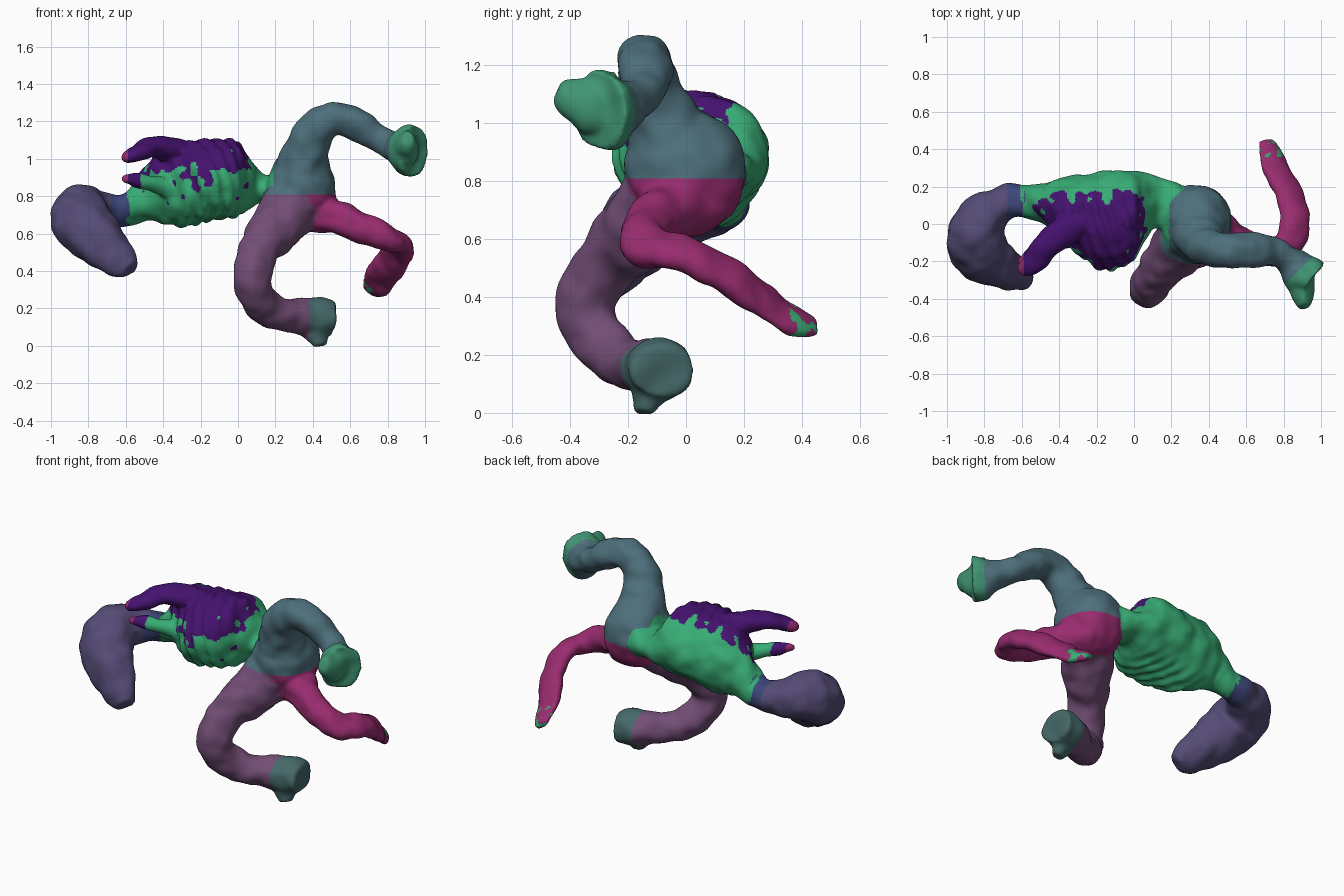
import bpy, bmesh, math
from mathutils import Vector, noise
from mathutils.bvhtree import BVHTree

if "Cube" in bpy.data.objects:
    bpy.data.objects.remove(bpy.data.objects["Cube"])


def material(name, rgb):
    m = bpy.data.materials.new(name)
    m.diffuse_color = (*rgb, 1)
    m.use_nodes = True
    m.node_tree.nodes["Principled BSDF"].inputs["Base Color"].default_value = m.diffuse_color
    return m


GREEN = material("green", (0.04, 0.42, 0.18))
VIOLET = material("dark_violet", (0.06, 0.006, 0.16))
TEAL = material("teal", (0.075, 0.16, 0.20))
MAUVE = material("mauve", (0.17, 0.075, 0.18))
MAGENTA = material("magenta", (0.32, 0.025, 0.16))
SLATE = material("slate_violet", (0.09, 0.07, 0.18))
BLUE = material("blue", (0.045, 0.06, 0.19))
HOOF_A = material("hoof_green", (0.05, 0.30, 0.17))
HOOF_B = material("hoof_teal", (0.06, 0.14, 0.14))

solid = bmesh.new()   # all parts, overlapping, before they are fused
owner = []            # part index of every face in solid
parts = []            # (name, materials, colour picker)


def spline(rows, steps):
    """Catmull-Rom samples through rows of numbers."""
    out = []
    n = len(rows)
    for i in range(n - 1):
        p0, p1 = rows[max(i - 1, 0)], rows[i]
        p2, p3 = rows[i + 1], rows[min(i + 2, n - 1)]
        for s in range(steps):
            t = s / steps
            out.append([0.5 * (2 * b + (c - a) * t + (2 * a - 5 * b + 4 * c - d) * t * t
                               + (3 * b - a - 3 * c + d) * t ** 3)
                        for a, b, c, d in zip(p0, p1, p2, p3)])
    out.append(list(rows[-1]))
    return out


def register(name, mats, pick=lambda c: 0):
    names = [p[0] for p in parts]
    if name not in names:
        parts.append((name, mats, pick))
        names.append(name)
    owner.extend([names.index(name)] * (len(solid.faces) - len(owner)))


def loft(name, rows, mats, pick=lambda c: 0, up=(0, 0, 1), sides=24, steps=5,
         ripple=None, axis=None):
    """Tube through rows of (x, y, z, side radius, up radius); axis fixes the ring direction."""
    rows = [r if len(r) == 5 else (*r, r[3]) for r in rows]
    pts = spline(rows, steps)
    v = Vector(up)
    rings = []
    for i, p in enumerate(pts):
        a, b = pts[max(i - 1, 0)], pts[min(i + 1, len(pts) - 1)]
        t = Vector(axis) if axis else (Vector(b[:3]) - Vector(a[:3])).normalized()
        v = (v - t * v.dot(t)).normalized()
        u = t.cross(v)
        ring = []
        for k in range(sides):
            g = 2 * math.pi * k / sides
            off = u * math.cos(g) * p[3] + v * math.sin(g) * p[4]
            co = Vector(p[:3]) + off
            if ripple:
                co += off.normalized() * ripple(co)
            ring.append(solid.verts.new(co))
        rings.append(ring)
    for r0, r1 in zip(rings, rings[1:]):
        for k in range(sides):
            j = (k + 1) % sides
            solid.faces.new((r0[k], r0[j], r1[j], r1[k]))
    solid.faces.new(list(reversed(rings[0])))
    solid.faces.new(rings[-1])
    register(name, mats, pick)


def mottle(c):
    """Violet patches over the upper belly side, green elsewhere."""
    score = (c.z - 0.915) * 4 - max(c.y - 0.08, 0) * 7 - max(c.x - 0.02, 0) * 7
    return int(score + 0.85 * noise.noise(c * 17) > 0)


def ribs(c):
    """Slanting rib waves, fading towards the spine and both ends."""
    fade = max(0, min(1, (c.x + 0.45) / 0.1, (0.06 - c.x) / 0.08))
    side = max(0, min(1, (0.2 - c.y) / 0.1))
    return 0.010 * fade * side * math.sin(85 * (c.x + 0.35 * c.y + 0.25 * (c.z - 0.88)))


# rib cage and waist, running along x with the spine towards +y
loft("torso", [(-0.60, 0.13, 0.73, 0.08, 0.085), (-0.50, 0.11, 0.81, 0.10, 0.14),
               (-0.40, 0.08, 0.86, 0.16, 0.20), (-0.30, 0.05, 0.86, 0.21, 0.225),
               (-0.20, 0.02, 0.88, 0.255, 0.22), (-0.10, 0.02, 0.89, 0.265, 0.21),
               (0.00, 0.045, 0.89, 0.235, 0.20), (0.05, 0.085, 0.87, 0.185, 0.155),
               (0.11, 0.12, 0.85, 0.14, 0.085), (0.18, 0.10, 0.835, 0.14, 0.08),
               (0.28, 0.06, 0.84, 0.13, 0.12)],
     [GREEN, VIOLET], mottle, sides=96, steps=14, ripple=ribs, axis=(1, 0, 0))

# short forelimbs
loft("upper_forelimb", [(-0.24, 0.02, 1.02, 0.06), (-0.36, -0.03, 1.05, 0.08, 0.065),
                        (-0.45, -0.10, 1.06, 0.078, 0.055), (-0.53, -0.19, 1.035, 0.065, 0.042),
                        (-0.585, -0.245, 1.01, 0.045, 0.033), (-0.61, -0.265, 1.0, 0.02)],
     [VIOLET, MAGENTA], lambda c: int(c.x < -0.59))
loft("lower_forelimb", [(-0.28, -0.04, 0.80, 0.07), (-0.38, -0.08, 0.84, 0.055),
                        (-0.48, -0.13, 0.875, 0.036), (-0.57, -0.18, 0.89, 0.032),
                        (-0.62, -0.205, 0.89, 0.018)],
     [GREEN, VIOLET, MAGENTA], lambda c: 2 if c.x < -0.59 else int(c.x < -0.52))

# neck swelling into a teardrop head that tapers to the snout
loft("neck_and_head", [(-0.50, 0.12, 0.77, 0.10), (-0.60, 0.13, 0.73, 0.085),
                       (-0.70, 0.11, 0.72, 0.095), (-0.80, 0.04, 0.72, 0.13),
                       (-0.845, -0.06, 0.70, 0.158, 0.155), (-0.82, -0.15, 0.64, 0.16, 0.15),
                       (-0.74, -0.215, 0.56, 0.14, 0.125), (-0.66, -0.26, 0.485, 0.115, 0.09),
                       (-0.60, -0.295, 0.43, 0.08, 0.06), (-0.575, -0.31, 0.41, 0.05)],
     [GREEN, BLUE, SLATE],
     lambda c: 0 if c.x > -0.58 and c.y > 0 else 1 if c.x > -0.68 and c.y > 0 else 2, sides=28)

# pelvis
ball = bmesh.ops.create_uvsphere(solid, u_segments=40, v_segments=24, radius=1)["verts"]
for vert in ball:
    vert.co = Vector((0.335 + vert.co.x * 0.185, vert.co.y * 0.21, 0.83 + vert.co.z * 0.22))


def body_colour(c):
    return 3 if c.x < 0.19 else 0 if c.z > 0.81 else 2 if c.x > 0.37 or c.y > 0.05 else 1


register("pelvis", [TEAL, MAUVE, MAGENTA, GREEN], body_colour)

# upper hind leg with flared, pointed hoof
loft("upper_hind_leg", [(0.34, -0.03, 0.88, 0.17), (0.365, -0.09, 1.04, 0.12),
                        (0.42, -0.13, 1.16, 0.10), (0.52, -0.14, 1.215, 0.09),
                        (0.64, -0.14, 1.18, 0.088), (0.75, -0.15, 1.11, 0.073),
                        (0.84, -0.20, 1.07, 0.078)],
     [TEAL, MAUVE], lambda c: int(c.z < 0.81), up=(0, 1, 0))
loft("upper_hoof", [(0.80, -0.18, 1.08, 0.07), (0.85, -0.215, 1.065, 0.09),
                    (0.90, -0.265, 1.05, 0.115, 0.135), (0.94, -0.30, 1.045, 0.12, 0.14)],
     [TEAL, HOOF_A], lambda c: int(c.x - c.y > 1.13))
loft("upper_hoof", [(0.90, -0.25, 1.06, 0.07, 0.12), (0.90, -0.34, 1.07, 0.065, 0.10),
                    (0.905, -0.41, 1.10, 0.045, 0.065), (0.91, -0.445, 1.11, 0.03, 0.04)],
     [])

# lower hind leg with flared, pointed hoof
loft("lower_hind_leg", [(0.31, -0.04, 0.77, 0.17), (0.21, -0.16, 0.64, 0.14),
                        (0.11, -0.28, 0.51, 0.108), (0.078, -0.345, 0.38, 0.105),
                        (0.095, -0.31, 0.27, 0.098), (0.18, -0.23, 0.185, 0.09),
                        (0.31, -0.16, 0.155, 0.083)],
     [MAUVE, TEAL], lambda c: int(c.z > 0.81), up=(0, 1, 0))
loft("lower_hoof", [(0.27, -0.175, 0.155, 0.083), (0.34, -0.135, 0.155, 0.10),
                    (0.42, -0.10, 0.15, 0.115, 0.11), (0.51, -0.085, 0.145, 0.11, 0.09)],
     [MAUVE, HOOF_B], lambda c: int(c.x > 0.38))
loft("lower_hoof", [(0.40, -0.10, 0.15, 0.11, 0.09), (0.42, -0.125, 0.08, 0.08, 0.07),
                    (0.44, -0.145, 0.00, 0.035)], [], up=(0, 1, 0))

# flat curling tail
loft("tail", [(0.36, 0.0, 0.73, 0.17, 0.12), (0.48, -0.06, 0.70, 0.11, 0.10),
              (0.60, -0.12, 0.66, 0.085, 0.083), (0.72, -0.15, 0.61, 0.08, 0.08),
              (0.82, -0.125, 0.57, 0.085, 0.062), (0.86, -0.02, 0.55, 0.085, 0.05),
              (0.85, 0.10, 0.50, 0.088, 0.05), (0.80, 0.22, 0.42, 0.09, 0.048),
              (0.745, 0.34, 0.335, 0.083, 0.033), (0.70, 0.45, 0.30, 0.05, 0.02)],
     [MAGENTA, GREEN], lambda c: int(c.y > 0.36 and noise.noise(c * 25) > 0.15))

# fuse everything into one continuous skin
solid.faces.ensure_lookup_table()
lookup = BVHTree.FromBMesh(solid)
bmesh.ops.recalc_face_normals(solid, faces=solid.faces)
mesh = bpy.data.meshes.new("fused")
solid.to_mesh(mesh)
fused = bpy.data.objects.new("fused", mesh)
bpy.context.collection.objects.link(fused)
mod = fused.modifiers.new("fuse", 'REMESH')
mod.mode, mod.voxel_size = 'VOXEL', 0.011
skin = bpy.data.meshes.new_from_object(fused.evaluated_get(bpy.context.evaluated_depsgraph_get()))
bpy.data.objects.remove(fused)
bm = bmesh.new()
bm.from_mesh(skin)
for _ in range(3):
    bmesh.ops.smooth_vert(bm, verts=bm.verts, factor=0.5, use_axis_x=True, use_axis_y=True, use_axis_z=True)
bm.normal_update()
for v in bm.verts:   # clay-like lumps
    v.co += v.normal * (0.014 * noise.noise(v.co * 11) + 0.001)

# split the skin into its named parts
label = [owner[lookup.find_nearest(f.calc_center_median())[2]] for f in bm.faces]
for i, (name, mats, pick) in enumerate(parts):
    part = bm.copy()
    drop = [f for f, n in zip(part.faces, label) if n != i]
    bmesh.ops.delete(part, geom=drop, context='FACES')
    for f in part.faces:
        f.smooth = True
        f.material_index = pick(f.calc_center_median())
    me = bpy.data.meshes.new(name)
    part.to_mesh(me)
    for m in mats:
        me.materials.append(m)
    bpy.context.collection.objects.link(bpy.data.objects.new(name, me))
